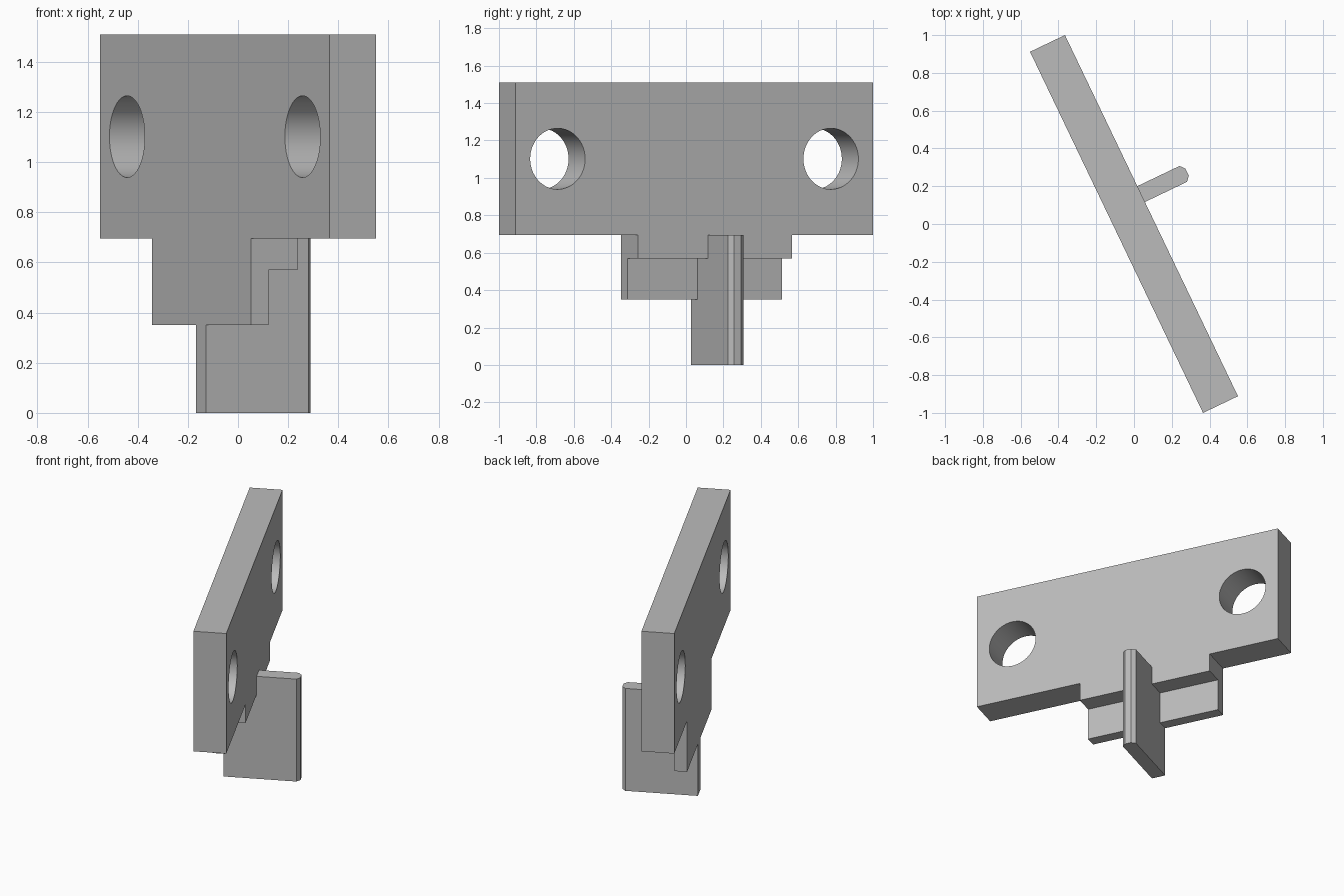
import bpy
import bmesh
import math

cube = bpy.data.objects.get("Cube")
if cube:
    bpy.data.objects.remove(cube, do_unlink=True)

ANGLE = math.radians(25.6)   # whole bracket is turned about z
T = 0.1025                   # half thickness of the plate
PLATE_BOTTOM, PLATE_TOP = 0.695, 1.51

grey = bpy.data.materials.new("plain_grey")
grey.use_nodes = True
colour = (0.5, 0.5, 0.5, 1)
grey.diffuse_color = colour
grey.node_tree.nodes["Principled BSDF"].inputs["Base Color"].default_value = colour


def prism(name, outline, z0, z1):
    """Extrude a plan outline (thickness, length) from z0 up to z1."""
    bm = bmesh.new()
    base = bm.faces.new([bm.verts.new((x, y, z0)) for x, y in outline])
    top = bmesh.ops.extrude_face_region(bm, geom=[base])["geom"]
    bmesh.ops.translate(bm, vec=(0, 0, z1 - z0),
                        verts=[g for g in top if isinstance(g, bmesh.types.BMVert)])
    bmesh.ops.recalc_face_normals(bm, faces=bm.faces)
    mesh = bpy.data.meshes.new(name)
    bm.to_mesh(mesh)
    bm.free()
    mesh.materials.append(grey)
    obj = bpy.data.objects.new(name, mesh)
    bpy.context.collection.objects.link(obj)
    obj.rotation_euler.z = ANGLE
    return obj


def box(name, x0, x1, y0, y1, z0, z1):
    return prism(name, [(x0, y0), (x1, y0), (x1, y1), (x0, y1)], z0, z1)


def combine(target, tool, operation):
    """Apply a boolean and remove the tool object."""
    bpy.context.view_layer.update()
    mod = target.modifiers.new(operation, "BOOLEAN")
    mod.operation = operation
    mod.solver = "EXACT"
    mod.object = tool
    bpy.context.view_layer.objects.active = target
    bpy.ops.object.modifier_apply(modifier=mod.name)
    bpy.data.objects.remove(tool, do_unlink=True)


# Main plate
bracket = box("mounting_bracket", -T, T, -1.06, 1.06, PLATE_BOTTOM, PLATE_TOP)

# Stepped tab: full thickness above, thin lip below
tab = box("tab", -T, T, -0.335, 0.58, 0.57, PLATE_BOTTOM)
lip = box("lip", -T, -0.025, -0.335, 0.58, 0.35, 0.57)

# Upright blade with a chamfered outer edge
blade = prism("blade", [(-T, 0.08), (0.35, 0.08), (0.372, 0.105), (0.372, 0.147),
                        (0.35, 0.173), (-T, 0.173)], 0, PLATE_BOTTOM)

for part in (tab, lip, blade):
    combine(bracket, part, "UNION")

# Two round bolt holes
for side in (-1, 1):
    y = side * 0.81
    bpy.ops.mesh.primitive_cylinder_add(
        vertices=64, radius=0.163, depth=1,
        location=(-y * math.sin(ANGLE), y * math.cos(ANGLE), 1.102),
        rotation=(0, math.pi / 2, ANGLE))
    cutter = bpy.context.object
    cutter.name = "hole_cutter"
    cutter.hide_render = True
    cutter.data.materials.append(grey)
    combine(bracket, cutter, "DIFFERENCE")

# Smooth hole walls, keep every other edge crisp
bpy.ops.object.select_all(action="DESELECT")
bracket.select_set(True)
bpy.context.view_layer.objects.active = bracket
bpy.ops.object.shade_smooth_by_angle(angle=math.radians(20))
